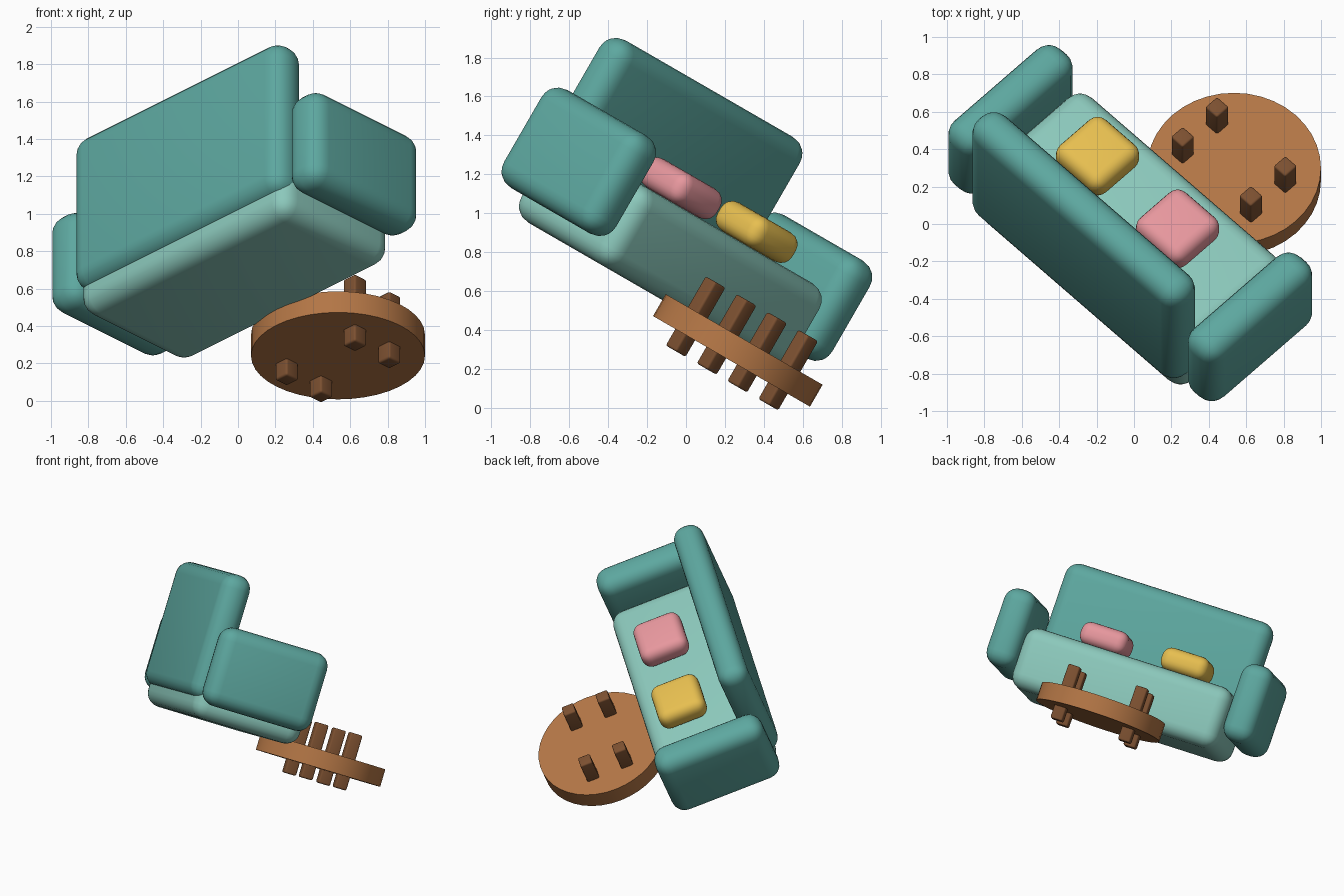
import bpy, bmesh, math
from mathutils import Matrix

if "Cube" in bpy.data.objects:
    bpy.data.objects.remove(bpy.data.objects["Cube"])

# Whole group is turned 45 degrees and tipped 30 degrees
TILT = Matrix.Rotation(math.radians(-30), 4, 'X') @ Matrix.Rotation(math.radians(-45), 4, 'Z')


def material(name, rgb):
    m = bpy.data.materials.new(name)
    m.diffuse_color = (*rgb, 1)
    m.use_nodes = True
    m.node_tree.nodes["Principled BSDF"].inputs["Base Color"].default_value = m.diffuse_color
    return m


TEAL = material("teal_fabric", (0.11, 0.39, 0.35))
MINT = material("mint_fabric", (0.26, 0.58, 0.50))
YELLOW = material("yellow_fabric", (0.80, 0.52, 0.08))
PINK = material("pink_fabric", (0.80, 0.31, 0.34))
WOOD = material("wood", (0.45, 0.18, 0.06))
DARK = material("dark_wood", (0.20, 0.08, 0.03))


def finish(name, bm, mat, loc):
    me = bpy.data.meshes.new(name)
    bm.to_mesh(me)
    bm.free()
    me.materials.append(mat)
    ob = bpy.data.objects.new(name, me)
    bpy.context.collection.objects.link(ob)
    ob.matrix_world = TILT @ Matrix.Translation(loc)
    bpy.ops.object.select_all(action='DESELECT')
    ob.select_set(True)
    bpy.context.view_layer.objects.active = ob
    bpy.ops.object.shade_smooth_by_angle(angle=math.radians(35))
    return ob


def soft_box(name, loc, size, radius, mat, segments=5):
    bm = bmesh.new()
    bmesh.ops.create_cube(bm, size=1, matrix=Matrix.Diagonal((*size, 1)))
    bmesh.ops.bevel(bm, geom=bm.edges[:], offset=radius, segments=segments,
                    profile=0.5, affect='EDGES')
    return finish(name, bm, mat, loc)


# Sofa
MID = 0.317
soft_box("seat", (MID, -0.345, 0.65), (1.58, 0.82, 0.46), 0.10, MINT)
soft_box("backrest", (MID, -0.697, 1.015), (1.58, 0.22, 0.93), 0.10, TEAL)
for side, label in ((-1, "left"), (1, "right")):
    soft_box(label + "_arm", (MID + side * 0.906, -0.345, 0.82),
             (0.24, 0.82, 0.58), 0.10, TEAL)

# Cushions
for label, x, y, mat in (("yellow", -0.04, -0.235, YELLOW), ("pink", 0.58, -0.25, PINK)):
    soft_box(label + "_cushion", (x, y, 0.965), (0.356, 0.356, 0.17), 0.07, mat)

# Round table top
TX, TY = 0.32, 0.436
bm = bmesh.new()
bmesh.ops.create_cone(bm, cap_ends=True, segments=40, radius1=0.465, radius2=0.465, depth=0.13)
finish("table_top", bm, WOOD, (TX, TY, 0.39))

# Legs passing through the table top
for i, (sx, sy) in enumerate(((-1, -1), (1, -1), (-1, 1), (1, 1))):
    soft_box(f"table_leg_{i + 1}", (TX + sx * 0.258, TY + sy * 0.13, 0.432),
             (0.09, 0.09, 0.41), 0.012, DARK, 3)
